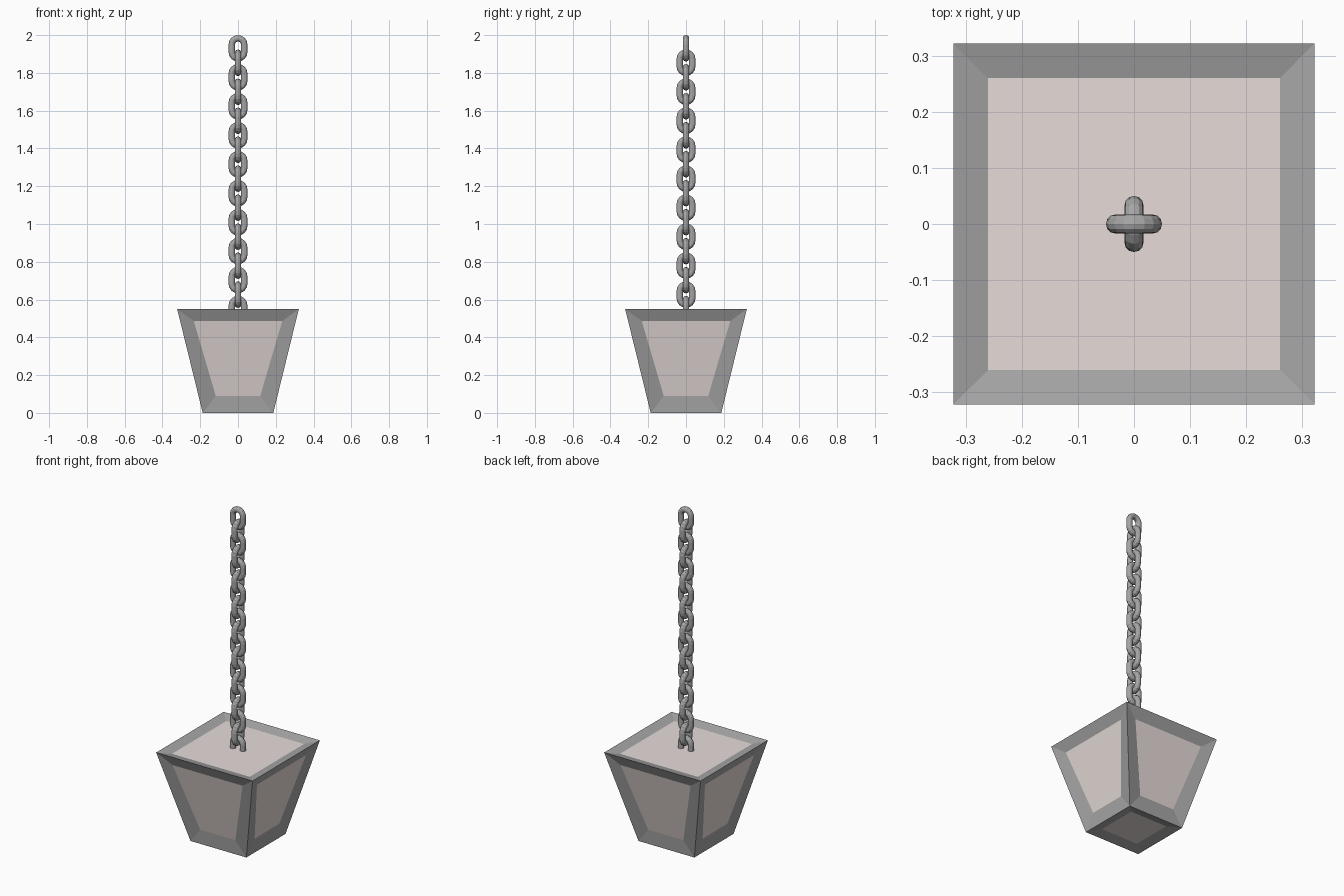
import bpy, bmesh
from math import sin, cos, pi

if "Cube" in bpy.data.objects:
    bpy.data.objects.remove(bpy.data.objects["Cube"])


def material(name, rgb):
    m = bpy.data.materials.new(name)
    m.diffuse_color = (*rgb, 1)
    m.use_nodes = True
    m.node_tree.nodes["Principled BSDF"].inputs["Base Color"].default_value = m.diffuse_color
    return m


grey = material("dark_grey", (0.38, 0.38, 0.38))
pale = material("pale_panel", (0.80, 0.72, 0.70))


def add_object(name, mesh, mats):
    for m in mats:
        mesh.materials.append(m)
    ob = bpy.data.objects.new(name, mesh)
    bpy.context.collection.objects.link(ob)
    return ob


# Tapered block with a sloping frame and recessed panel on every side
BOTTOM, TOP, HEIGHT = 0.187, 0.322, 0.55
bm = bmesh.new()
bmesh.ops.create_cube(bm, size=2)
for v in bm.verts:
    half = TOP if v.co.z > 0 else BOTTOM
    v.co = (v.co.x * half, v.co.y * half, HEIGHT if v.co.z > 0 else 0)
bm.normal_update()
ends = [f for f in bm.faces if abs(f.normal.z) > 0.9]
sides = [f for f in bm.faces if abs(f.normal.z) <= 0.9]
for faces, width in ((ends, 0.088), (sides, 0.112)):
    bmesh.ops.inset_individual(bm, faces=faces, thickness=width, depth=-0.015)
    for f in faces:
        f.material_index = 1
mesh = bpy.data.meshes.new("weight_block")
bm.to_mesh(mesh)
bm.free()
add_object("weight_block", mesh, (grey, pale))


# One oval chain link: a round wire swept around a stadium path
def link_mesh(wire=0.017, bend=0.033, straight=0.02, arc=8, ring=12):
    verts = []
    for end in (0, 1):
        for i in range(arc + 1):
            a = pi * (end + i / arc)
            cz = -straight if end else straight
            for j in range(ring):
                b = 2 * pi * j / ring
                r = bend + wire * cos(b)
                verts.append((r * cos(a), wire * sin(b), cz + r * sin(a)))
    n = 2 * (arc + 1)
    faces = []
    for i in range(n):
        for j in range(ring):
            k, m = (i + 1) % n, (j + 1) % ring
            faces.append((i * ring + j, i * ring + m, k * ring + m, k * ring + j))
    me = bpy.data.meshes.new("chain_link")
    me.from_pydata(verts, [], faces)
    bm = bmesh.new()
    bm.from_mesh(me)
    bmesh.ops.recalc_face_normals(bm, faces=bm.faces)
    bm.to_mesh(me)
    bm.free()
    me.materials.append(grey)
    return me


# Hanging chain, every other link turned a quarter
link = link_mesh()
for i in range(19):
    ob = add_object(f"chain_link_{i + 1}", link, ())
    ob.location.z = 1.93 - i * 0.0767
    ob.rotation_euler.z = pi / 2 * (i % 2)
